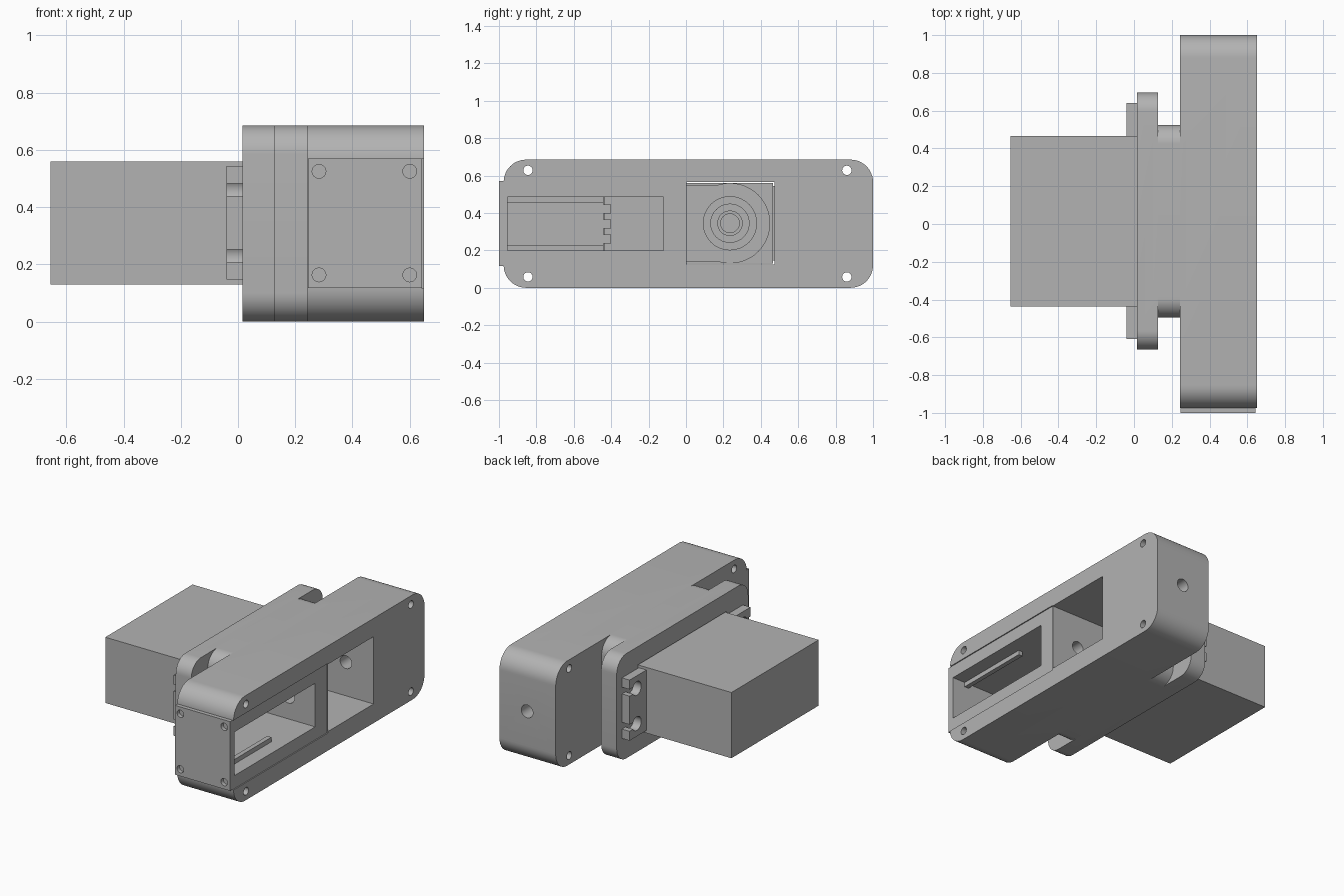
import bpy, bmesh, math
from mathutils import Matrix, Vector

if "Cube" in bpy.data.objects:
    bpy.data.objects.remove(bpy.data.objects["Cube"])

grey = bpy.data.materials.new("plain_grey")
grey.diffuse_color = (0.45, 0.45, 0.45, 1)
grey.use_nodes = True
grey.node_tree.nodes["Principled BSDF"].inputs["Base Color"].default_value = grey.diffuse_color


def finish(name, bm):
    bmesh.ops.recalc_face_normals(bm, faces=bm.faces)
    me = bpy.data.meshes.new(name)
    bm.to_mesh(me)
    bm.free()
    ob = bpy.data.objects.new(name, me)
    me.materials.append(grey)
    bpy.context.collection.objects.link(ob)
    return ob


def box(name, x, y, z):
    bm = bmesh.new()
    size = Matrix.Diagonal((x[1] - x[0], y[1] - y[0], z[1] - z[0], 1))
    mid = Vector((sum(x) / 2, sum(y) / 2, sum(z) / 2))
    bmesh.ops.create_cube(bm, size=1, matrix=Matrix.Translation(mid) @ size)
    return finish(name, bm)


def rod(name, axis, centre, r, length, seg=32):
    rot = Matrix.Rotation(math.pi / 2, 4, 'Y' if axis == 'X' else 'X')
    bm = bmesh.new()
    bmesh.ops.create_cone(bm, cap_ends=True, segments=seg, radius1=r, radius2=r, depth=length,
                          matrix=Matrix.Translation(centre) @ rot)
    return finish(name, bm)


def slab(name, x, y, z, r, seg=12):
    """Block with corners rounded in the side (yz) outline."""
    bm = bmesh.new()
    vs = []
    for k, (cy, cz) in enumerate([(y[1] - r, z[1] - r), (y[0] + r, z[1] - r),
                                  (y[0] + r, z[0] + r), (y[1] - r, z[0] + r)]):
        for i in range(seg + 1):
            a = (k + i / seg) * math.pi / 2
            vs.append(bm.verts.new((x[0], cy + r * math.cos(a), cz + r * math.sin(a))))
    face = bm.faces.new(vs)
    new = bmesh.ops.extrude_face_region(bm, geom=[face])["geom"]
    bmesh.ops.translate(bm, vec=(x[1] - x[0], 0, 0),
                        verts=[v for v in new if isinstance(v, bmesh.types.BMVert)])
    return finish(name, bm)


def boolean(target, others, op='DIFFERENCE'):
    for o in others:
        m = target.modifiers.new("cut", 'BOOLEAN')
        m.operation, m.object, m.solver = op, o, 'EXACT'
        bpy.context.view_layer.objects.active = target
        bpy.ops.object.modifier_apply(modifier=m.name)
        bpy.data.objects.remove(o)


H = 0.685
ZM = 0.345

# Housing: main body, neck and mounting flange in one piece
housing = slab("housing", (0.243, 0.65), (-0.975, 1.0), (0, H), 0.12)
boolean(housing, [slab("neck", (0.10, 0.26), (-0.495, 0.525), (0, H), 0.10),
                  slab("flange", (0.015, 0.127), (-0.665, 0.695), (0, H), 0.10)], 'UNION')

cuts = [
    box("channel", (0.643, 0.7), (-1.1, 0.0), (0.115, 0.57)),
    box("end_seat", (0.2, 0.7), (-1.1, -0.96), (0.117, 0.57)),
    box("motor_pocket", (-0.1, 0.243), (-0.442, 0.473), (0.125, 0.565)),
    box("shaft_pocket", (0.2, 0.8), (0.002, 0.473), (0.125, 0.565)),
    box("long_pocket", (0.28, 0.8), (-0.955, -0.12), (0.2, 0.485)),
    box("pocket_opening", (0.2, 0.4), (-0.44, -0.12), (0.2, 0.485)),
    rod("cable_hole", 'Y', (0.45, 0.45, ZM), 0.042, 1.25),
]
cuts += [rod("screw_hole", 'X', (0.45, y, z), 0.025, 0.6, 24)
         for y in (-0.845, 0.86) for z in (0.058, 0.628)]
boolean(housing, cuts)

# End plate with four countersunk screws positions
plate = box("end_plate", (0.245, 0.643), (-1.0, -0.957), (0.117, 0.57))
boolean(plate, [rod("plate_hole", 'Y', (x, -1.0, z), 0.024, 0.05, 24)
                for x in (0.283, 0.6) for z in (0.163, 0.525)])

# Rails inside the long pocket
for name, z in (("lower_rail", (0.2, 0.23)), ("upper_rail", (0.455, 0.485))):
    box(name, (0.52, 0.55), (-0.955, -0.44), z)

# Grid of pads on the pocket floor
for i in range(6):
    for z in (0.26, 0.34, 0.42):
        y = -0.85 + i * 0.13
        floor = 0.28 if y < -0.44 else 0.24
        box("floor_pad", (floor - 0.02, floor + 0.008), (y - 0.058, y + 0.058), (z - 0.024, z + 0.024))

# Motor case and its slotted ears
motor = box("motor_case", (-0.655, 0.24), (-0.436, 0.466), (0.13, 0.56))
for side in (-1, 1):
    y0, y1 = sorted((0.015 + side * 0.44, 0.015 + side * 0.625))
    ear = box("motor_ear", (-0.04, 0.015), (y0, y1), (0.147, 0.543))
    slots = []
    for z in (0.23, 0.46):
        ys = sorted((0.015 + side * 0.55, 0.015 + side * 0.7))
        slots += [rod("ear_hole", 'X', (0, 0.015 + side * 0.55, z), 0.045, 0.3),
                  box("ear_slot", (-0.1, 0.1), ys, (z - 0.022, z + 0.022))]
    boolean(ear, slots)

# Gear cover and stepped output shaft
box("gear_cover", (0.23, 0.255), (0.003, 0.235), (0.14, 0.55))
rod("gear_cover_round", 'X', (0.2425, 0.235, ZM), 0.215, 0.025, 48)
for name, r, top in (("shaft_step", 0.145, 0.265), ("shaft_collar", 0.105, 0.275), ("output_shaft", 0.068, 0.33)):
    ob = rod(name, 'X', ((0.22 + top) / 2, 0.235, ZM), r, top - 0.22)
    if name == "output_shaft":
        boolean(ob, [rod("shaft_bore", 'X', (0.33, 0.235, ZM), 0.05, 0.12)])

# Smooth the round walls, keep edges sharp
for ob in bpy.data.objects:
    ob.select_set(True)
bpy.context.view_layer.objects.active = housing
bpy.ops.object.shade_smooth_by_angle(angle=math.radians(30))
